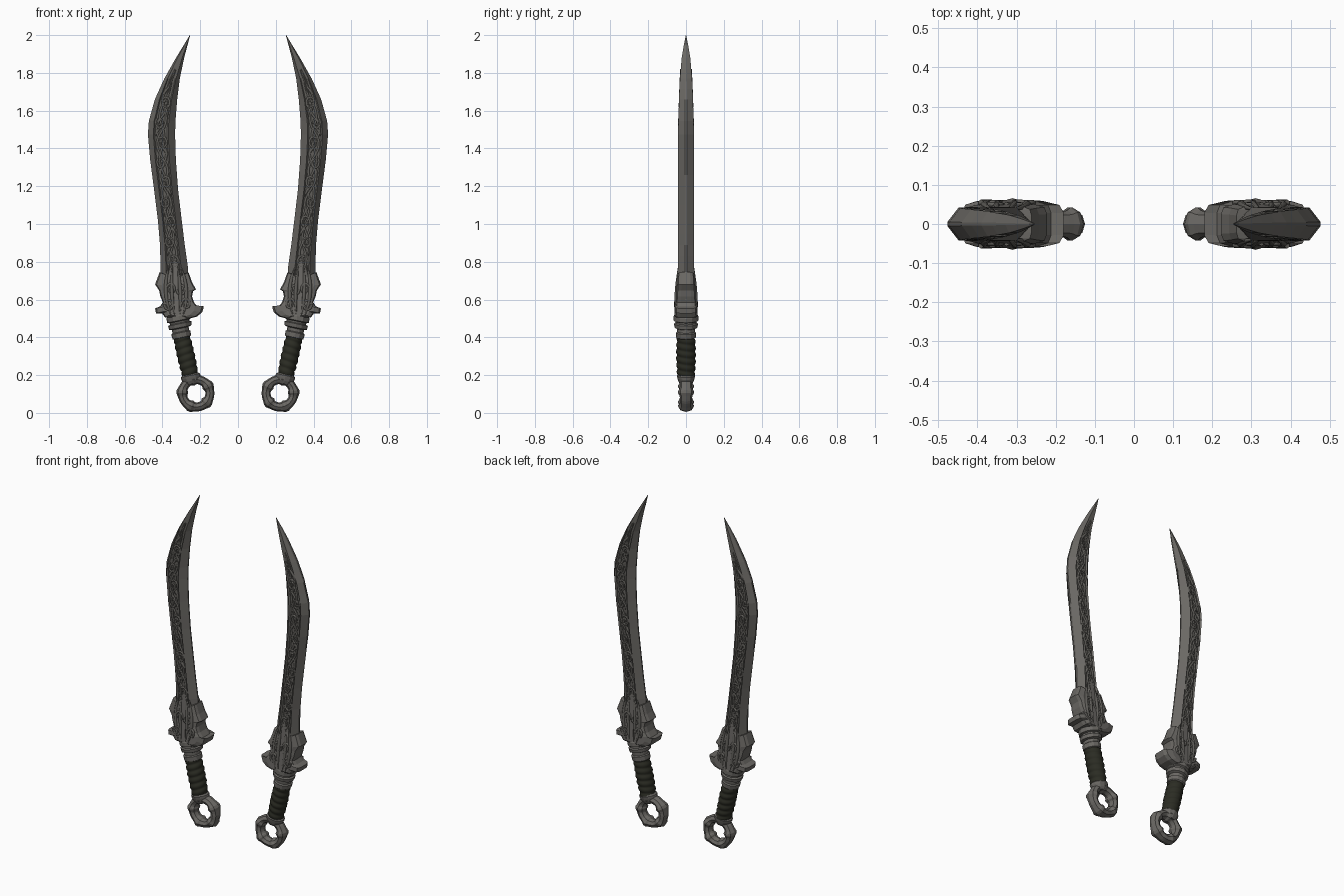
import bpy, bmesh, math
from mathutils import Vector

if "Cube" in bpy.data.objects:
    bpy.data.objects.remove(bpy.data.objects["Cube"])

def material(name, rgb):
    m = bpy.data.materials.new(name)
    m.diffuse_color = (*rgb, 1)
    m.use_nodes = True
    m.node_tree.nodes["Principled BSDF"].inputs["Base Color"].default_value = m.diffuse_color
    return m

STEEL = material("worn_steel", (0.145, 0.138, 0.127))
ENGRAVED = material("engraved_steel", (0.115, 0.11, 0.10))
LEATHER = material("dark_olive_wrap", (0.024, 0.025, 0.017))

def interp(table, z):
    for (a, *va), (b, *vb) in zip(table, table[1:]):
        if z <= b:
            t = max(0, (z - a) / (b - a))
            return [p + (q - p) * t for p, q in zip(va, vb)]
    return list(table[-1][1:])

def finish(ob, *mats):
    """Give materials and mirror the part onto the second sword."""
    for m in mats:
        ob.data.materials.append(m)
    ob.modifiers.new("pair", 'MIRROR').use_axis[0] = True
    return ob

def loft(name, rings, mats, closed=False, rule=None, smooth=False):
    bm = bmesh.new()
    rows = [[bm.verts.new(p) for p in r] for r in rings]
    n = len(rows[0])
    pairs = list(zip(rows, rows[1:])) + ([(rows[-1], rows[0])] if closed else [])
    for a, b in pairs:
        for i in range(n):
            j = (i + 1) % n
            f = bm.faces.new((a[i], a[j], b[j], b[i]))
            f.smooth = smooth
            if rule:
                f.material_index = rule(i)
    if not closed:
        bm.faces.new(rows[0][::-1])
        bm.faces.new(rows[-1])
    bmesh.ops.recalc_face_normals(bm, faces=bm.faces)
    me = bpy.data.meshes.new(name)
    bm.to_mesh(me)
    bm.free()
    ob = bpy.data.objects.new(name, me)
    bpy.context.collection.objects.link(ob)
    return finish(ob, *mats)

def tubes(name, paths, depth, mat):
    """Raised ridges: each path is a list of (x, y, z, radius)."""
    cu = bpy.data.curves.new(name, 'CURVE')
    cu.dimensions = '3D'
    cu.bevel_depth, cu.bevel_resolution, cu.use_fill_caps = depth, 1, True
    for path in paths:
        s = cu.splines.new('POLY')
        s.points.add(len(path) - 1)
        for p, (x, y, z, r) in zip(s.points, path):
            p.co, p.radius = (x, y, z, 1), r
    ob = bpy.data.objects.new(name, cu)
    bpy.context.collection.objects.link(ob)
    finish(ob, mat)
    bpy.ops.object.select_all(action='DESELECT')
    ob.select_set(True)
    bpy.context.view_layer.objects.active = ob
    bpy.ops.object.convert(target='MESH')

# Blade: z, outer edge x, inner edge x
EDGES = [(0.6, .405, .255), (.77, .41, .265), (.89, .413, .282), (1.02, .424, .298),
         (1.18, .444, .317), (1.34, .465, .329), (1.475, .477, .333), (1.545, .472, .331),
         (1.66, .44, .322), (1.77, .39, .308), (1.88, .328, .285), (2.0, .255, .253)]
THICK = [(0.6, .043), (1.5, .042), (1.75, .034), (1.9, .021), (2.0, .001)]
RECESS = [(0.6, .009), (1.72, .008), (1.82, 0), (2.0, 0)]

def blade_x(z, u):
    o, i = interp(EDGES, z)
    return o + (i - o) * u

def blade_ring(z):
    h, = interp(THICK, z)
    d, = interp(RECESS, z)
    half = [(0, h * .12), (.2, h), (.25, h - d), (.70, h - d), (.75, h), (1, h * .08)]
    pts = [(u, -y) for u, y in half] + [(u, y) for u, y in reversed(half)]
    return [(blade_x(z, u), y, z) for u, y in pts]

zs = sorted({e[0] for e in EDGES} | {.68, .83, .95, 1.1, 1.26, 1.4, 1.6, 1.715, 1.82, 1.94})
loft("blade", [blade_ring(z) for z in zs], (STEEL, ENGRAVED),
     rule=lambda i: 1 if i in (2, 8) else 0)

# Scrolling vine relief in the blade panel, on both faces
def on_panel(z, u, side, r):
    h, = interp(THICK, z)
    d, = interp(RECESS, z)
    return (blade_x(z, u), side * (h - d + .001), z, r)

vines = []
for side in (-1, 1):
    for phase, amp in ((0, .17), (2.1, .17), (4.2, .12)):
        vines.append([on_panel(z, .475 + amp * math.sin(z * 24 + phase) * min(1, (1.85 - z) * 5),
                               side, .45 + .55 * min(1, (1.84 - z) * 4))
                      for z in [.72 + 1.1 * k / 80 for k in range(81)]])
    for k in range(9):
        z0, sgn = .80 + k * .105, (-1) ** k
        cx, spiral = blade_x(z0, .475 + .06 * sgn), []
        for j in range(17):
            t = j / 16
            a, r = sgn * t * 3.4 * math.pi + .8, .024 * (1 - .8 * t)
            z = z0 + r * 1.4 * math.sin(a)
            spiral.append((cx + r * math.cos(a), on_panel(z, .5, side, 1)[1] + side * .002, z, 1 - .4 * t))
        vines.append(spiral)
        # slender leaf beside each scroll
        vines.append([on_panel(z0 + .03 + .07 * t, .475 - sgn * (.2 - .3 * t * t), side,
                               .2 + 1.1 * math.sin(math.pi * t)) for t in (0, .25, .5, .75, 1)])
tubes("blade_vine_relief", vines, .0065, ENGRAVED)

# Guard: hooked and spiked plate, thicker at the bottom
OUTLINE = [(.254, .50), (.217, .51), (.19, .532), (.18, .564), (.212, .559), (.233, .585),
           (.243, .617), (.238, .644), (.222, .654), (.243, .691), (.262, .745), (.30, .73),
           (.335, .84), (.378, .73), (.415, .745), (.439, .681), (.418, .649), (.411, .617),
           (.398, .585), (.413, .564), (.439, .553), (.434, .527), (.402, .527), (.386, .505)]

def guard_y(z):
    return .062 - (z - .5) * .075

def guard_ring(shrink, k):
    out = []
    for x, z in OUTLINE:
        x = .325 + (x - .325) * shrink
        z = .62 + (z - .62) * (1 - (1 - shrink) * .3)
        out.append((x, k * guard_y(z), z))
    return out

loft("guard", [guard_ring(.68, -1), guard_ring(.93, -.85), guard_ring(1, -.5),
               guard_ring(1, .5), guard_ring(.93, .85), guard_ring(.68, 1)], (STEEL,))

# Scrolls and leaf ridges on the guard faces
ridges = []
for side in (-1, 1):
    for cx, cz, sgn in ((.275, .575, 1), (.365, .575, -1), (.30, .655, -1), (.355, .655, 1)):
        ridges.append([(cx + .026 * (1 - .8 * t) * math.cos(sgn * t * 9),
                        side * (guard_y(cz) - .002),
                        cz + .034 * (1 - .8 * t) * math.sin(sgn * t * 9), 1 - .4 * t)
                       for t in [j / 14 for j in range(15)]])
    for dx in (-.06, -.025, .025, .06):
        ridges.append([(.322 + dx * (.5 + 1.6 * t * (1 - t)) + .012 * t, side * (guard_y(.51 + .27 * t) - .002),
                        .51 + .27 * t, .3 + math.sin(math.pi * t)) for t in [j / 8 for j in range(9)]])
tubes("guard_relief", ridges, .008, ENGRAVED)

# Handle parts share one leaning axis
AXIS = [(.15, .242), (.19, .25), (.42, .302), (.54, .316)]
LEAN = Vector((.21, 0, 1)).normalized()

def section(z, rx, ry, n=12, wrap=None):
    c, across = Vector((interp(AXIS, z)[0], 0, z)), Vector((LEAN.z, 0, -LEAN.x))
    pts = []
    for i in range(n):
        a = 2 * math.pi * i / n
        k = wrap(a) if wrap else 1
        pts.append(c + across * rx * k * math.cos(a) + Vector((0, ry * k * math.sin(a), 0)))
    return pts

# Grip with a spiral wrap
grip = []
for i in range(43):
    t = i / 42
    r = .040 + .004 * math.sin(math.pi * t) + .002 * t
    grip.append(section(.19 + .215 * t, r, r + .004, 16,
                lambda a: .95 + .13 * abs(math.sin(math.pi * (t * 6 + a / (2 * math.pi))))))
loft("grip_wrap", grip, (LEATHER,), smooth=True)

# Stepped collar between grip and guard
loft("collar", [section(z, rx, ry) for z, rx, ry in (
    (.395, .042, .046), (.40, .050, .052), (.425, .052, .054), (.43, .045, .047), (.447, .045, .048),
    (.452, .060, .060), (.472, .063, .064), (.477, .053, .056), (.485, .053, .056),
    (.49, .066, .066), (.512, .068, .065), (.525, .06, .058))], (STEEL,))

# Lower ferrule joining the grip to the ring
loft("ferrule", [section(z, rx, ry) for z, rx, ry in (
    (.155, .035, .034), (.17, .046, .042), (.185, .052, .046), (.198, .052, .049), (.205, .043, .044))], (STEEL,))

# Pommel ring with raised bands
rings = []
N = 40
for i in range(N):
    a = 2 * math.pi * i / N
    k = 1.2 if i % 8 in (0, 1) else (1.0 if i % 8 in (2, 7) else .92)
    rings.append([(.222 + (.073 + .026 * k * math.cos(b)) * math.cos(a), .035 * k * math.sin(b),
                   .104 + (.073 + .026 * k * math.cos(b)) * math.sin(a))
                  for b in [2 * math.pi * j / 8 for j in range(8)]])
loft("pommel_ring", rings, (STEEL,), closed=True)
